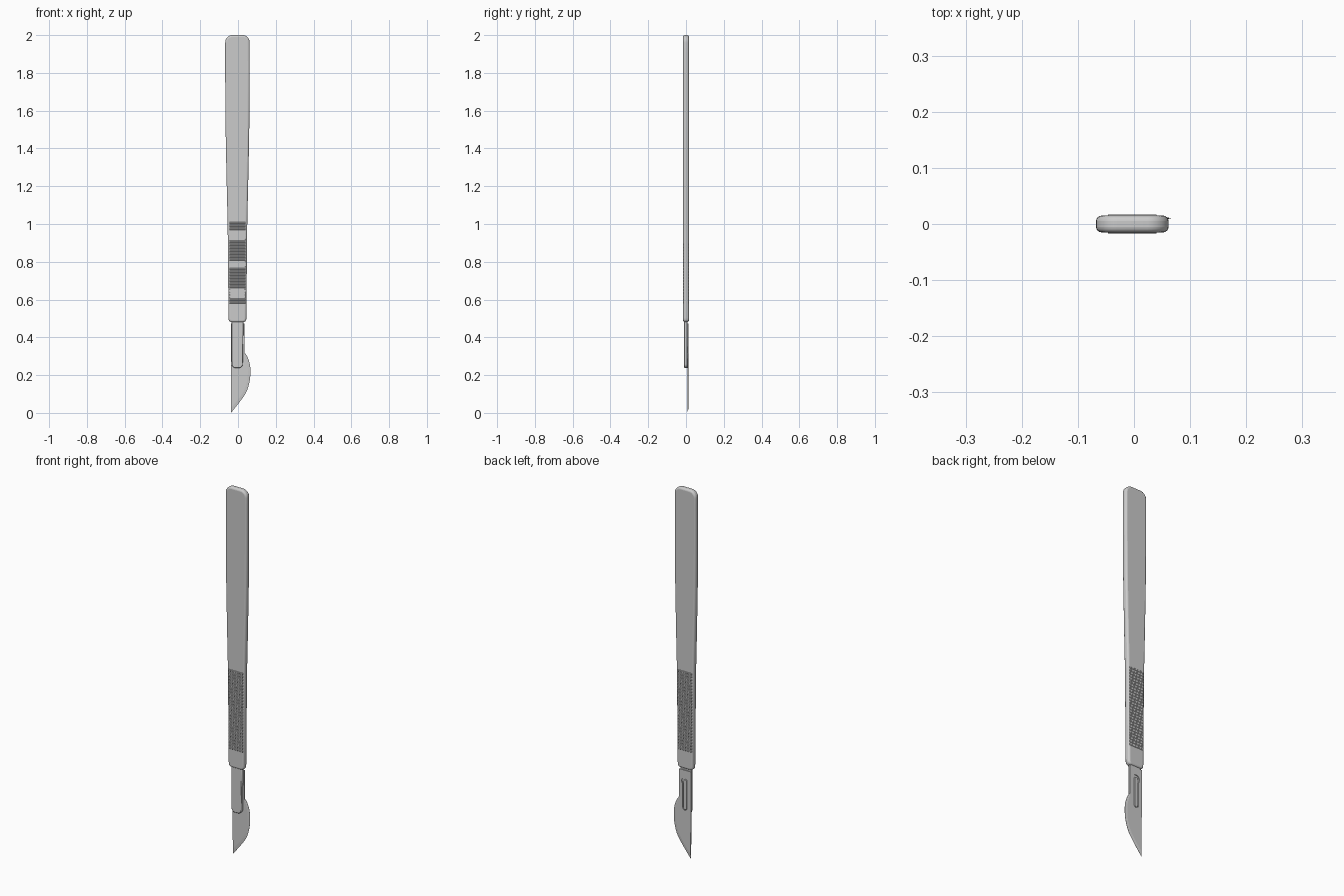
import bpy, bmesh, math
from mathutils import Vector

if "Cube" in bpy.data.objects:
    bpy.data.objects.remove(bpy.data.objects["Cube"])


def spline(pts, n=6):
    """Catmull-Rom points through an open list of (x, z)."""
    p = [Vector(q) for q in pts]
    p = [2 * p[0] - p[1]] + p + [2 * p[-1] - p[-2]]
    out = []
    for a, b, c, d in zip(p, p[1:], p[2:], p[3:]):
        for i in range(n):
            t = i / n
            out.append(0.5 * (2 * b + (c - a) * t + (2 * a - 5 * b + 4 * c - d) * t * t
                              + (3 * b - a - 3 * c + d) * t ** 3))
    return out + [p[-2]]


def arc(cx, cz, r, a0, a1, n=8):
    return [(cx + r * math.cos(math.radians(a0 + (a1 - a0) * i / n)),
             cz + r * math.sin(math.radians(a0 + (a1 - a0) * i / n))) for i in range(n + 1)]


def finish(name, bm, bevel=0, segments=4):
    bmesh.ops.recalc_face_normals(bm, faces=bm.faces)
    me = bpy.data.meshes.new(name)
    bm.to_mesh(me)
    bm.free()
    ob = bpy.data.objects.new(name, me)
    bpy.context.collection.objects.link(ob)
    bpy.ops.object.select_all(action='DESELECT')
    ob.select_set(True)
    bpy.context.view_layer.objects.active = ob
    bpy.ops.object.shade_smooth_by_angle(angle=math.radians(35))
    if bevel:
        m = ob.modifiers.new("rounding", 'BEVEL')
        m.width, m.segments, m.limit_method = bevel, segments, 'ANGLE'
        m.angle_limit = math.radians(50)
    return ob


def plate(name, outline, y0, y1, bevel=0, segments=4, hole=None):
    """Extrude an (x, z) outline, optionally pierced, from y0 to y1."""
    bm = bmesh.new()
    edges = []
    for loop in [outline] + ([hole] if hole else []):
        vs = [bm.verts.new((x, y0, z)) for x, z in loop]
        edges += [bm.edges.new((vs[i - 1], vs[i])) for i in range(len(vs))]
    if hole:
        bmesh.ops.triangle_fill(bm, edges=edges, use_beauty=True, use_dissolve=False,
                                normal=(0, -1, 0))
    else:
        bm.faces.new(vs)
    res = bmesh.ops.extrude_face_region(bm, geom=bm.faces[:], use_keep_orig=True)
    top = [g for g in res['geom'] if isinstance(g, bmesh.types.BMVert)]
    bmesh.ops.translate(bm, vec=(0, y1 - y0, 0), verts=top)
    return finish(name, bm, bevel, segments)


CX = -0.003

# handle: tapered flat bar with rounded sides
side = spline([(0.047, 0.505), (0.049, 0.7), (0.052, 1.0), (0.057, 1.22), (0.0625, 1.5),
               (0.0645, 1.75), (0.0645, 1.96)], 4)
half = arc(0.029, 0.498, 0.018, -90, -10, 5) + [tuple(p) for p in side] \
    + arc(0.0265, 1.962, 0.038, 10, 90, 7)
outline = [(CX + x, z) for x, z in half] + [(CX - x, z) for x, z in reversed(half)]
plate("handle", outline, -0.015, 0.015, 0.010)

# grip ridges on both faces
bm = bmesh.new()
count = 27
for s in (-1, 1):
    for i in range(count):
        z = 0.585 + i * 0.42 / (count - 1)
        prof = [(0.0145, -0.0055), (0.0166, -0.003), (0.0166, 0.003), (0.0145, 0.0055)]
        a = [bm.verts.new((CX - 0.043, s * y, z + h)) for y, h in prof]
        b = [bm.verts.new((CX + 0.043, s * y, z + h)) for y, h in prof]
        bm.faces.new(a)
        bm.faces.new(b[::-1])
        for k in range(4):
            bm.faces.new((a[k - 1], a[k], b[k], b[k - 1]))
finish("grip_ridges", bm)

# tang: narrow tongue carrying the blade
tang = [(0.029, 0.495), (0.028, 0.42)] + arc(0.005, 0.258, 0.020, 0, -90, 6) \
    + arc(-0.013, 0.258, 0.020, -90, -180, 6) + [(-0.034, 0.42), (-0.034, 0.495)]
plate("tang", tang, -0.010, 0.008, 0.003, 2)

# blade: pierced plate plus tapered cutting edge
outer = spline([(0.036, 0.318), (0.052, 0.292), (0.063, 0.255), (0.066, 0.215), (0.061, 0.165),
                (0.045, 0.112), (0.012, 0.062), (-0.037, 0.0)])
inner = spline([(0.034, 0.314), (0.043, 0.284), (0.050, 0.252), (0.052, 0.215), (0.048, 0.170),
                (0.033, 0.122), (0.003, 0.074), (-0.037, 0.026)])
Y0, Y1 = 0.008, 0.0125
body = [(-0.038, 0.472), (0.034, 0.472), (0.034, 0.345)] + [tuple(p) for p in inner]
slot = arc(CX, 0.268, 0.014, 180, 360) + [(CX + 0.014, 0.385)] \
    + arc(CX, 0.412, 0.021, -35, 215, 12) + [(CX - 0.014, 0.385)]
plate("blade", body, Y0, Y1, hole=slot)

bm = bmesh.new()
rows = []
mid = (Y0 + Y1) / 2
for p, q in zip(inner, outer):
    rows.append([bm.verts.new(c) for c in ((p.x, Y0, p.y), (q.x, mid - 0.0004, q.y),
                                           (q.x, mid + 0.0004, q.y), (p.x, Y1, p.y))])
for r, t in zip(rows, rows[1:]):
    for k in range(3):
        bm.faces.new((r[k], r[k + 1], t[k + 1], t[k]))
bm.faces.new(rows[0])
bm.faces.new(rows[-1][::-1])
finish("cutting_edge", bm)

# locking boss filling the blade slot
boss = arc(CX, 0.268, 0.010, 180, 360) + arc(CX, 0.412, 0.010, 0, 180)
plate("locking_boss", boss, 0.006, 0.0135, 0.0015, 2)
